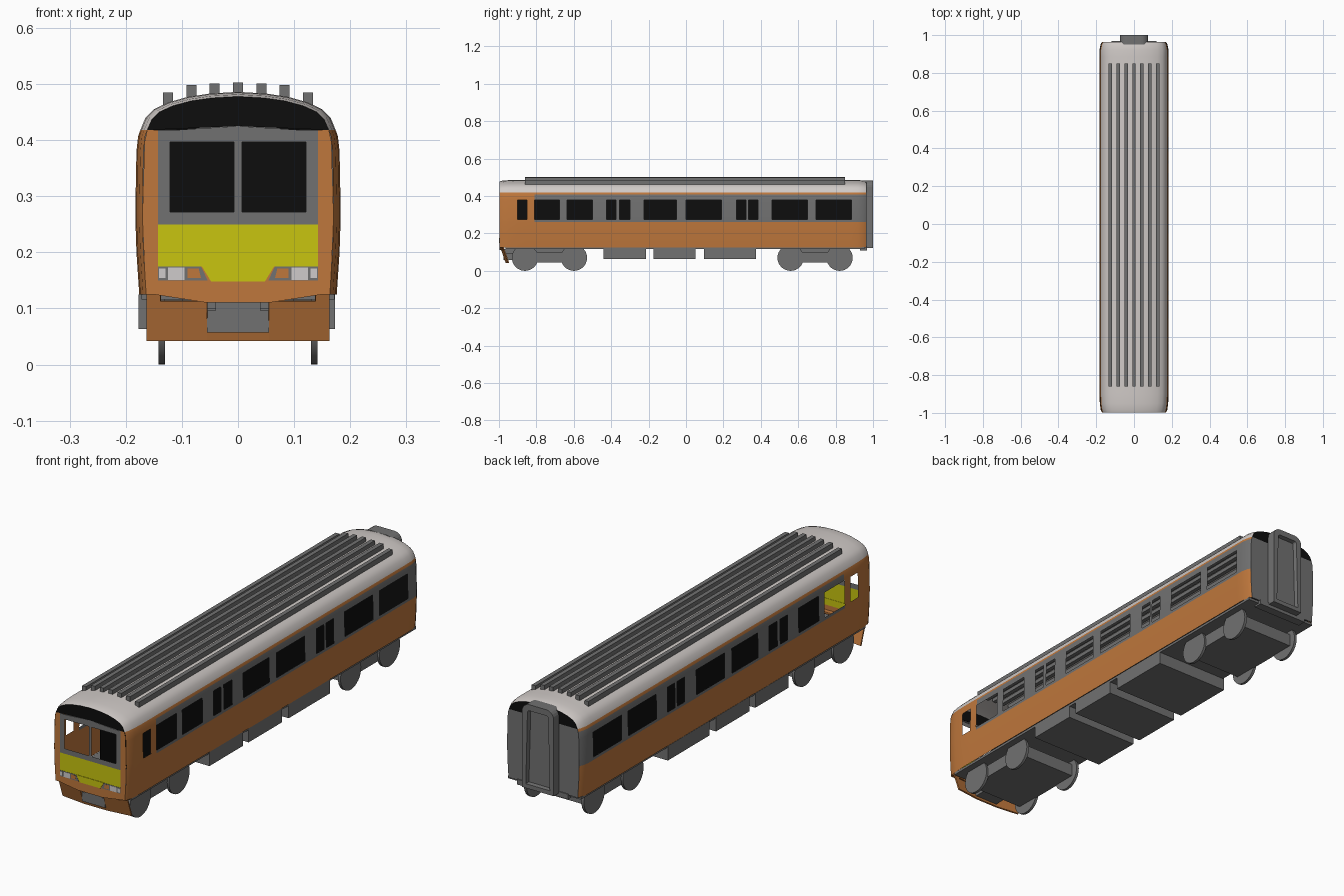
import bpy, bmesh, math

if "Cube" in bpy.data.objects:
    bpy.data.objects.remove(bpy.data.objects["Cube"])

def material(name, r, g, b):
    m = bpy.data.materials.new(name)
    m.diffuse_color = (r, g, b, 1)
    m.use_nodes = True
    m.node_tree.nodes["Principled BSDF"].inputs["Base Color"].default_value = m.diffuse_color
    return m

ORANGE = material("orange_paint", 0.52, 0.185, 0.045)
GREY = material("mid_grey", 0.165, 0.165, 0.165)
ROOF = material("pale_roof", 0.63, 0.59, 0.57)
BLACK = material("black", 0.004, 0.004, 0.004)
YELLOW = material("yellow_paint", 0.58, 0.56, 0.005)
LENS = material("lamp_white", 0.62, 0.6, 0.6)
PALETTE = [ORANGE, GREY, ROOF, BLACK, YELLOW, LENS]

def finish(name, bm, mats, recalc=True, smooth=False):
    if recalc:
        bmesh.ops.recalc_face_normals(bm, faces=bm.faces)
    me = bpy.data.meshes.new(name)
    bm.to_mesh(me)
    bm.free()
    ob = bpy.data.objects.new(name, me)
    bpy.context.collection.objects.link(ob)
    for m in mats:
        me.materials.append(m)
    if smooth:
        bpy.ops.object.select_all(action='DESELECT')
        ob.select_set(True)
        bpy.context.view_layer.objects.active = ob
        bpy.ops.object.shade_smooth_by_angle(angle=math.radians(30))
    return ob

def plate(name, pts, y0, y1, mat):
    """Extrude an x-z outline between two y positions."""
    bm = bmesh.new()
    a = [bm.verts.new((x, y0, z)) for x, z in pts]
    b = [bm.verts.new((x, y1, z)) for x, z in pts]
    bm.faces.new(a)
    bm.faces.new(b[::-1])
    for i in range(len(pts)):
        j = (i + 1) % len(pts)
        bm.faces.new((a[i], b[i], b[j], a[j]))
    return finish(name, bm, [mat])

def box(name, x0, x1, y0, y1, z0, z1, mat):
    return plate(name, [(x0, z0), (x1, z0), (x1, z1), (x0, z1)], y0, y1, mat)

# ---- body cross-section (half) and its taper towards the ends
PROFILE = [(.176, .125), (.181, .2), (.183, .262), (.183, .275), (.181, .38), (.178, .407),
           (.174, .418), (.165, .44), (.15, .455), (.125, .467), (.09, .477), (.05, .483), (0, .486)]

def section(t):
    half = [(x * (1 - .07 * t), z if z < .419 else .418 + (z - .418) * (1 - .12 * t)) for x, z in PROFILE]
    return half + [(-x, z) for x, z in half[-2::-1]]

# ---- body shell: lofted along y, with window cells left open
FRONT, BACK = -.997, .963
WINDOWS = [(-.9, -.85), (-.81, -.675), (-.635, -.5), (-.425, -.375), (-.355, -.3), (-.225, -.05),
           (0, .19), (.27, .32), (.335, .385), (.46, .65), (.695, .885)]
stations = [(FRONT, 1), (-.985, .55), (-.95, .15)]
stations += [(y, 0) for w in WINDOWS for y in w]
stations += [(.92, 0), (.95, .45), (BACK, 1)]
bm = bmesh.new()
rings = [[bm.verts.new((x, y, z)) for x, z in section(t)] for y, t in stations]
for k in range(len(rings) - 1):
    ym = (stations[k][0] + stations[k + 1][0]) / 2
    in_window = any(a < ym < b for a, b in WINDOWS)
    for i in range(len(rings[k]) - 1):
        quad = (rings[k][i], rings[k][i + 1], rings[k + 1][i + 1], rings[k + 1][i])
        zm = sum(v.co.z for v in quad) / 4
        if in_window and .275 < zm < .38:
            continue
        f = bm.faces.new(quad)
        if zm > .418:
            f.material_index = 2
        elif .262 < zm < .407 and ym > -.81:
            f.material_index = 1
finish("body_shell", bm, PALETTE, smooth=True)

# ---- front wall: coloured cells with two open windscreens
end = section(1)
def edge_x(z):
    for (xa, za), (xb, zb) in zip(end, end[1:]):
        if za <= z <= zb:
            return xa + (xb - xa) * (z - za) / (zb - za)

bm = bmesh.new()
zs = [.125, .175, .25, .272, .397, .418]
for za, zb in zip(zs, zs[1:]):
    cols = [-1, -.143, -.121, -.007, .007, .121, .143, 1]
    for xa, xb in zip(cols, cols[1:]):
        xm, zm = (xa + xb) / 2, (za + zb) / 2
        if .007 < abs(xm) < .121 and .272 < zm < .397:
            continue
        pts = [(xa, za), (xb, za), (xb, zb), (xa, zb)]
        pts = [(math.copysign(min(abs(x), edge_x(z)), x), z) for x, z in pts]
        f = bm.faces.new([bm.verts.new((x, FRONT, z)) for x, z in pts])
        if abs(xm) < .143 and zm > .175:
            f.material_index = 4 if zm < .25 else 1
bmesh.ops.remove_doubles(bm, verts=bm.verts, dist=1e-5)
finish("front_wall", bm, PALETTE, recalc=False)

# ---- front details
top_arc = [p for p in end if p[1] > .417]
plate("front_hood", top_arc + [(0, .425)], FRONT - .001, FRONT + .003, BLACK)
plate("windscreen_header", [(-.143, .416), (.143, .416), (0, .425)], FRONT - .001, FRONT + .003, GREY)
plate("front_lower_lip", [(-.163, .127), (-.06, .111), (.06, .111), (.163, .127)], FRONT, FRONT + .02, ORANGE)
plate("yellow_lower_panel", [(-.065, .176), (-.048, .148), (.048, .148), (.065, .176)],
      FRONT - .002, FRONT + .001, YELLOW)
for s, side in ((-1, "left"), (1, "right")):
    def lamp(name, pts, depth, mat):
        plate(side + name, [(s * x, z) for x, z in pts], FRONT - depth, FRONT, mat)
    lamp("_lamp_surround", [(.054, .15), (.143, .15), (.143, .175), (.066, .175)], .001, GREY)
    lamp("_marker_lamp", [(.066, .154), (.09, .154), (.09, .171), (.07, .171)], .002, ORANGE)
    lamp("_head_lamp", [(.095, .151), (.125, .151), (.125, .173), (.095, .173)], .002, LENS)
    lamp("_side_lamp", [(.129, .154), (.141, .154), (.141, .171), (.129, .171)], .002, LENS)

# ---- front valance: slanted blade, swept back at the sides and notched for the coupler
bm = bmesh.new()
def blade_vert(x, z):
    return bm.verts.new((x, -.993 + (.125 - z) * .35 + max(0, abs(x) - .055) * .12, z))
xs = [-.163, -.138, -.055, .055, .138, .163]
for xa, xb, top in zip(xs, xs[1:], [.126, .112, .06, .112, .126]):
    bm.faces.new([blade_vert(xa, .042), blade_vert(xb, .042), blade_vert(xb, top), blade_vert(xa, top)])
bmesh.ops.remove_doubles(bm, verts=bm.verts, dist=1e-5)
valance = finish("front_valance", bm, [ORANGE], recalc=False)
valance.modifiers.new("thickness", 'SOLIDIFY').thickness = .006
box("coupler_block", -.055, .055, -.975, -.9, .057, .096, GREY)
box("coupler_neck", -.04, .04, -.975, -.9, .096, .118, GREY)

# ---- rear wall with black upper corners
low = [p for p in end if p[1] < .419]
plate("rear_wall", low, BACK - .004, BACK + .001, GREY)
plate("rear_upper_panel", top_arc, BACK - .004, BACK + .001, BLACK)

# ---- rear gangway with recessed door
def arch(w, z0, z1, r):
    right = [(w, z0)] + [(w - r + r * math.cos(a), z1 - r + r * math.sin(a))
                         for a in (i * math.pi / 10 for i in range(6))]
    return right + [(-x, z) for x, z in right[::-1]]
gang = plate("rear_gangway", arch(.075, .122, .482, .035), .95, 1.0, GREY)
bm = bmesh.new()
bm.from_mesh(gang.data)
face = max(bm.faces, key=lambda f: f.calc_center_median().y)
bmesh.ops.inset_region(bm, faces=[face], thickness=.026)
inner = bmesh.ops.inset_region(bm, faces=[face], thickness=.003)
for v in face.verts:
    v.co.y -= .018
bm.to_mesh(gang.data)
bm.free()
box("rear_beam", -.12, .12, .93, .968, .108, .13, GREY)

# ---- interior: dark centre partition and bulkhead seen through the windows
box("centre_partition", -.002, .002, -.93, .935, .128, .42, BLACK)
box("rear_bulkhead", -.16, .16, .935, .94, .128, .42, BLACK)

# ---- roof ribs
for x, top in ((-.125, .485), (-.083, .498), (-.042, .501), (0, .503), (.042, .501), (.083, .498), (.125, .485)):
    box("roof_rib", x - .009, x + .009, -.86, .85, top - .034, top, GREY)

# ---- underframe and equipment boxes
box("floor", -.172, .172, -.965, .955, .116, .127, GREY)
for y0, y1 in ((-.44, -.215), (-.175, .05), (.095, .375)):
    box("equipment_box", -.177, .173, y0, y1, .063, .125, GREY)

# ---- bogies
for yc in (-.73, .69):
    box("bogie_frame", -.134, .134, yc - .17, yc + .17, .045, .1, GREY)
    box("bogie_bolster", -.1, .1, yc - .08, yc + .08, .095, .12, GREY)
    for dy in (-.131, .131):
        for x in (-.136, .136):
            bpy.ops.mesh.primitive_cylinder_add(vertices=32, radius=.07, depth=.012,
                                                location=(x, yc + dy, .07), rotation=(0, math.pi / 2, 0))
            wheel = bpy.context.object
            wheel.name = "wheel"
            wheel.data.materials.append(GREY)
            bpy.ops.object.shade_smooth_by_angle(angle=math.radians(30))
